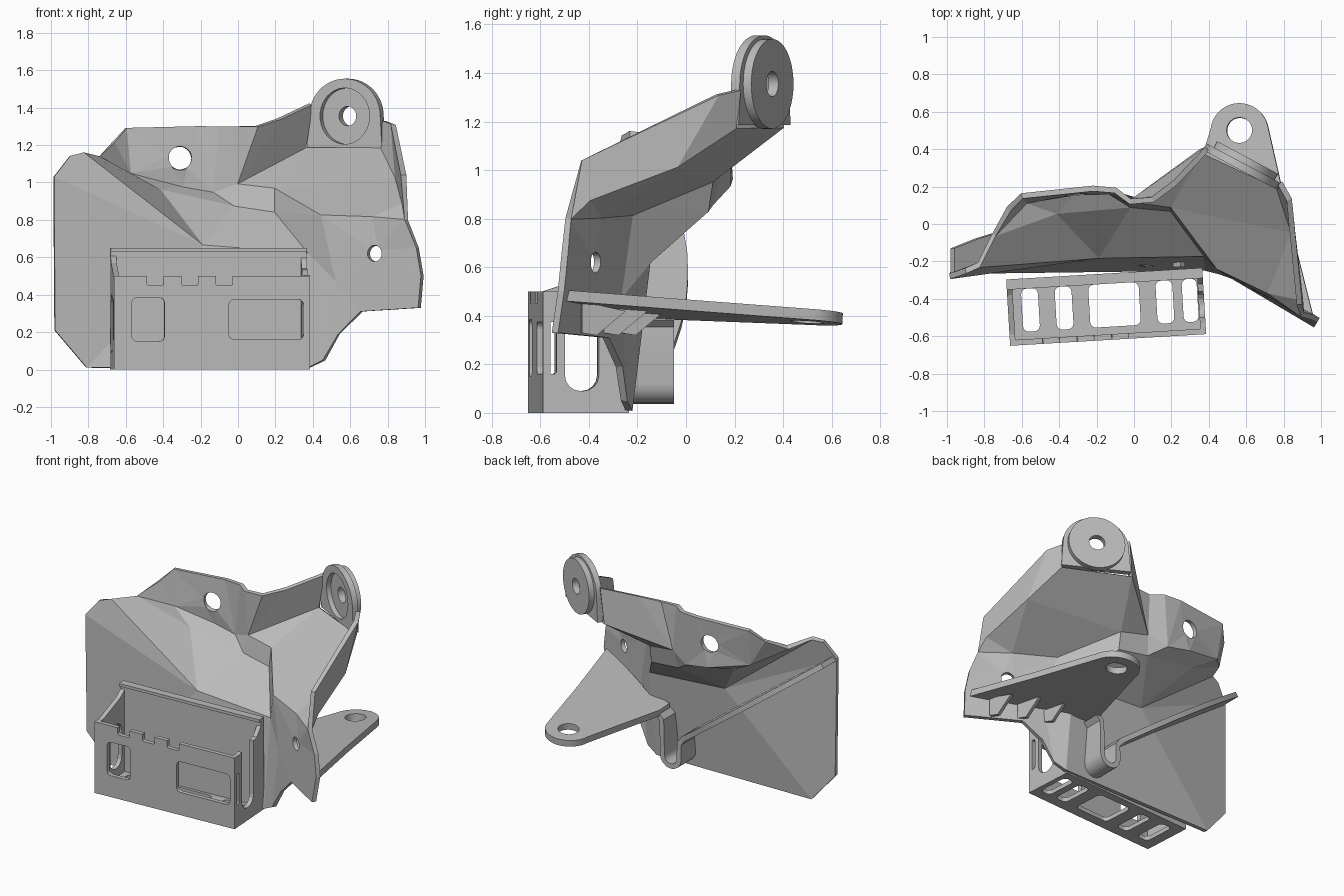
import bpy, bmesh, math
from mathutils import Vector, Matrix

if "Cube" in bpy.data.objects:
    bpy.data.objects.remove(bpy.data.objects["Cube"])

grey = bpy.data.materials.new("bracket grey")
grey.use_nodes = True
grey.diffuse_color = (0.5, 0.5, 0.5, 1)
grey.node_tree.nodes["Principled BSDF"].inputs["Base Color"].default_value = grey.diffuse_color


def finish(name, bm):
    bmesh.ops.recalc_face_normals(bm, faces=bm.faces)
    mesh = bpy.data.meshes.new(name)
    bm.to_mesh(mesh)
    bm.free()
    mesh.materials.append(grey)
    obj = bpy.data.objects.new(name, mesh)
    bpy.context.collection.objects.link(obj)
    return obj


def ring(centre, normal, radius, count=40):
    """Points of a circle around a centre, square to a normal."""
    turn = Vector(normal).to_track_quat('Z', 'Y')
    angles = [math.tau * i / count for i in range(count)]
    return [Vector(centre) + turn @ Vector((radius * math.cos(t), radius * math.sin(t), 0)) for t in angles]


def pierced(bm, outline, centre, radius):
    """Fill an outline, leaving a round hole in it."""
    pts = [Vector(p) for p in outline]
    middle = sum(pts, Vector()) / len(pts)
    normal = sum((a.cross(b) for a, b in zip(pts, pts[1:] + pts[:1])), Vector()).normalized()
    centre = Vector(centre)
    centre -= normal * (centre - middle).dot(normal)
    edges = []
    for loop in (pts, ring(centre, normal, radius)):
        verts = [bm.verts.new(p) for p in loop]
        edges += [bm.edges.new(pair) for pair in zip(verts, verts[1:] + verts[:1])]
    bmesh.ops.triangle_fill(bm, use_beauty=True, edges=edges, normal=normal)


def sheet(name, faces, thickness, holed=()):
    """Folded sheet metal: welded faces, plain or with holes, given a thickness."""
    bm = bmesh.new()
    for pts in faces:
        bm.faces.new([bm.verts.new(p) for p in pts])
    for outline, centre, radius in holed:
        pierced(bm, outline, centre, radius)
    bmesh.ops.remove_doubles(bm, verts=bm.verts, dist=0.001)
    bmesh.ops.triangulate(bm, faces=[f for f in bm.faces if len(f.verts) > 4])
    obj = finish(name, bm)
    mod = obj.modifiers.new("thickness", 'SOLIDIFY')
    mod.thickness, mod.offset = thickness, 0
    return obj


def block(name, lo, hi, frame=Matrix(), round_axis=None, radius=0.03):
    """Box between two corners, with edges along one axis rounded."""
    lo, hi = Vector(lo), Vector(hi)
    bm = bmesh.new()
    bmesh.ops.create_cube(bm, size=1)
    for v in bm.verts:
        v.co = (lo + hi) / 2 + v.co * (hi - lo)
    if round_axis is not None:
        edges = [e for e in bm.edges
                 if abs((e.verts[0].co - e.verts[1].co)[round_axis]) > 0.001]
        bmesh.ops.bevel(bm, geom=edges, offset=radius, segments=4, profile=0.5, affect='EDGES')
    bm.transform(frame)
    return finish(name, bm)


def bake(obj, cutters=()):
    """Cut the openings, apply everything and drop the cutters."""
    for c in cutters:
        c.hide_render = True
        mod = obj.modifiers.new("cut", 'BOOLEAN')
        mod.operation, mod.object, mod.solver = 'DIFFERENCE', c, 'EXACT'
    deps = bpy.context.evaluated_depsgraph_get()
    mesh = bpy.data.meshes.new_from_object(obj.evaluated_get(deps))
    obj.modifiers.clear()
    obj.data = mesh
    for c in cutters:
        bpy.data.objects.remove(c)


def smooth(obj):
    bake(obj)
    bpy.ops.object.select_all(action='DESELECT')
    obj.select_set(True)
    bpy.context.view_layer.objects.active = obj
    bpy.ops.object.shade_smooth_by_angle(angle=math.radians(30))


# Pressed main body: corner points of the folds
left_top, left_low, foot = (-.985, -.28, 1.03), (-.98, -.27, .21), (-.81, -.25, .01)
heel, heel_b, heel_c = (.38, -.235, .01), (.46, -.255, .05), (.54, -.275, .19)
ear_in, ear_low, ear = (.66, -.33, .31), (.97, -.54, .33), (.985, -.515, .5)
ear_up, ear_top = (.96, -.5, .65), (.9, -.485, .8)
peak_a, peak_b = (-.9, -.25, 1.14), (-.83, -.22, 1.155)
peak_c, ridge_a, ridge_b, ridge_c = (-.75, -.06, 1.13), (-.42, .06, .95), (-.02, .1, .865), (.2, .08, .835)
crease, crease_b, knee = (-.19, -.17, .66), (.38, -.16, .62), (.53, -.28, .47)
rim_a, rim_b, rim_c, rim_d = (-.67, .08, 1.21), (-.6, .15, 1.29), (-.22, .19, 1.3), (-.1, .18, 1.3)
rim_e, rim_f, rim_g, rim_h = (-.02, .12, 1.3), (.1, .13, 1.3), (.22, .22, 1.34), (.39, .4, 1.42)
base_a, base_b, base_c = (-.58, .12, 1.04), (-.3, .18, .97), (-.13, .17, .94)
base_d, base_e, base_f = (0, .13, .99), (.36, .39, 1.18), (.77, .2, 1.18)
floor_a, floor_b = (.2, .1, .96), (.85, -.04, 1.02)
lip_a, lip_b, lip_c = (.45, -.23, .82), (.72, -.36, .81), (.89, -.4, .88)
wall_a, wall_b, wall_c = (.78, .22, 1.33), (.83, .13, 1.31), (.885, -.43, 1.04)

sheet("main_body", [
    (left_top, crease, foot, left_low), (left_top, peak_a, peak_b, crease),
    (foot, crease, crease_b, heel), (crease_b, knee, heel_b, heel),
    (knee, ear_in, heel_c, heel_b), (knee, ear, ear_low, ear_in),
    (peak_b, peak_c, ridge_a, crease), (crease, ridge_a, ridge_b),
    (crease, ridge_b, ridge_c, crease_b), (crease_b, ridge_c, lip_a, knee),
    (peak_c, rim_a, base_a), (rim_a, rim_b, base_a), (peak_c, base_a, ridge_a),
    (base_a, base_b, ridge_a), (ridge_a, base_b, base_c, ridge_b), (base_c, rim_c, rim_d),
    (base_c, rim_d, rim_e, base_d), (base_d, rim_e, rim_f), (base_d, rim_f, rim_g),
    (base_d, rim_g, rim_h, base_e),
    (ridge_b, base_c, base_d), (ridge_b, base_d, floor_a, ridge_c),
    (base_d, base_e, floor_a), (base_e, base_f, floor_b, floor_a),
    (ridge_c, floor_a, lip_a), (floor_a, floor_b, lip_b, lip_a), (floor_b, lip_c, lip_b),
    (lip_b, lip_c, ear_top), (base_f, wall_a, wall_b, floor_b),
    (floor_b, wall_b, wall_c, lip_c), (lip_c, wall_c, ear_top)], 0.03,
    [((base_a, rim_b, rim_c, base_c, base_b), (-.31, .16, 1.13), .062),
     ((knee, ear, ear_up, ear_top, lip_b, lip_a), (.74, -.38, .62), .043)])

# Round mounting eye with a recessed disc behind it
eye = Vector((.58, .305, 1.355))
back = Vector((.47, .88, 0)).normalized()
along = Vector((.88, -.47, 0)).normalized()
arch = [eye + along * (.215 * math.cos(t)) + Vector((0, 0, .2 * math.sin(t)))
        for t in [math.pi * i / 24 for i in range(25)]]
arch += [eye + along * side - Vector((0, 0, .17)) for side in (-.23, .225)]
smooth(sheet("eye_plate", [], .04, [(arch, eye, .15)]))
seat = eye + back * .035
smooth(sheet("eye_disc", [], .045, [(ring(seat, back, .185), seat, .052)]))


# Rear arm: a slightly tilted plate ending in a rounded tip
def arm_point(x, y):
    return (x, y, .485 - .06 * (y + .5) - .07 * (.98 - x))


tip = Vector((.565, .49))
arm = [(.96, -.5), (.83, .02)]
arm += [tip + Vector((math.cos(t), math.sin(t))) * .155
        for t in [math.radians(12 + 9 * i) for i in range(19)]]
arm += [(.24, -.05), (.24, -.16), (.45, -.2), (.56, -.27), (.7, -.35)]
smooth(sheet("rear_arm", [], .045, [([arm_point(*p) for p in arm], arm_point(.565, .5), .068)]))

# Gussets under the arm
for x, y in ((.52, -.27), (.68, -.34), (.84, -.43)):
    sheet("arm_gusset", [[(x, y, .46), (x, y, .33), (x - .02, y + .06, .32),
                          (x - .03, y + .18, .42)]], .025)

# Hairpin hook and the stiffening strip that continues from it
path = [(.26, .395), (.225, .36), (.22, .12)]
path += [(.155 + .065 * math.cos(t), .12 - .065 * math.sin(t))
         for t in [math.pi * i / 8 for i in range(1, 8)]]
path += [(.09, .12), (.09, .23), (.06, .27)]
hook = [((x, -.23, z), (x, -.05, z)) for x, z in path]
for i in range(1, 9):
    s = i / 8
    x, z = .06 - 1.03 * s, .27 + .76 * s
    hook.append(((x, -.19 - .08 * s * s, z), (x, -.05 + .3 * s - .38 * s * s, z)))
smooth(sheet("hook_strip", [(a[0], b[0], b[1], a[1]) for a, b in zip(hook, hook[1:])], .035))

# Front tray, turned slightly about the vertical
turn = Matrix.Translation((-.14, -.59, 0)) @ Matrix.Rotation(math.radians(3.4), 4, 'Z')
half, depth, wall = .525, .31, .03


def tray_cut(lo, hi, axis, radius=.03):
    return block("cut", lo, hi, turn, axis, radius)


front = block("tray_front", (-half, -wall, 0), (half, 0, .5), turn)
cuts = [tray_cut((-.43, -.1, .15), (-.255, .1, .385), 1), tray_cut((.09, -.1, .16), (.49, .1, .375), 1)]
cuts += [tray_cut((x, -.1, .45), (x + .09, .1, .6), 1, .01) for x in (-.35, -.165, .02)]
bake(front, cuts)

bottom = block("tray_floor", (-half, -.01, 0), (half, depth, .03), turn)
bake(bottom, [tray_cut((x, .04, -.1), (x + w, .27, .1), 2)
              for x, w in ((-.45, .09), (-.27, .09), (-.09, .27), (.27, .09), (.41, .08))])

block("tray_back", (-half, depth - .02, 0), (half, depth + .015, .63), turn)
block("tray_lip", (-half, depth - .04, .63), (half, depth + .015, .65), turn)

# Tray ends rise to the back; each has a slot, open at the top on one side
for side, high, slot, shift in ((-1, .57, .4, .055), (1, .54, .8, 0)):
    x = side * (half - wall / 2)
    outline = [(-.01, 0), (depth, 0), (depth, .62), (.24, high), (.03, .5), (-.01, .5)]
    end = sheet("tray_end", [[turn @ Vector((x, y, z)) for y, z in outline]], wall)
    bake(end, [tray_cut((x - .1, .06 + shift, .09), (x + .1, .2 + shift, slot), 0, .065),
               tray_cut((x - .1, -.015 + shift, .16), (x + .1, .025 + shift, .375), 0, .01)])
